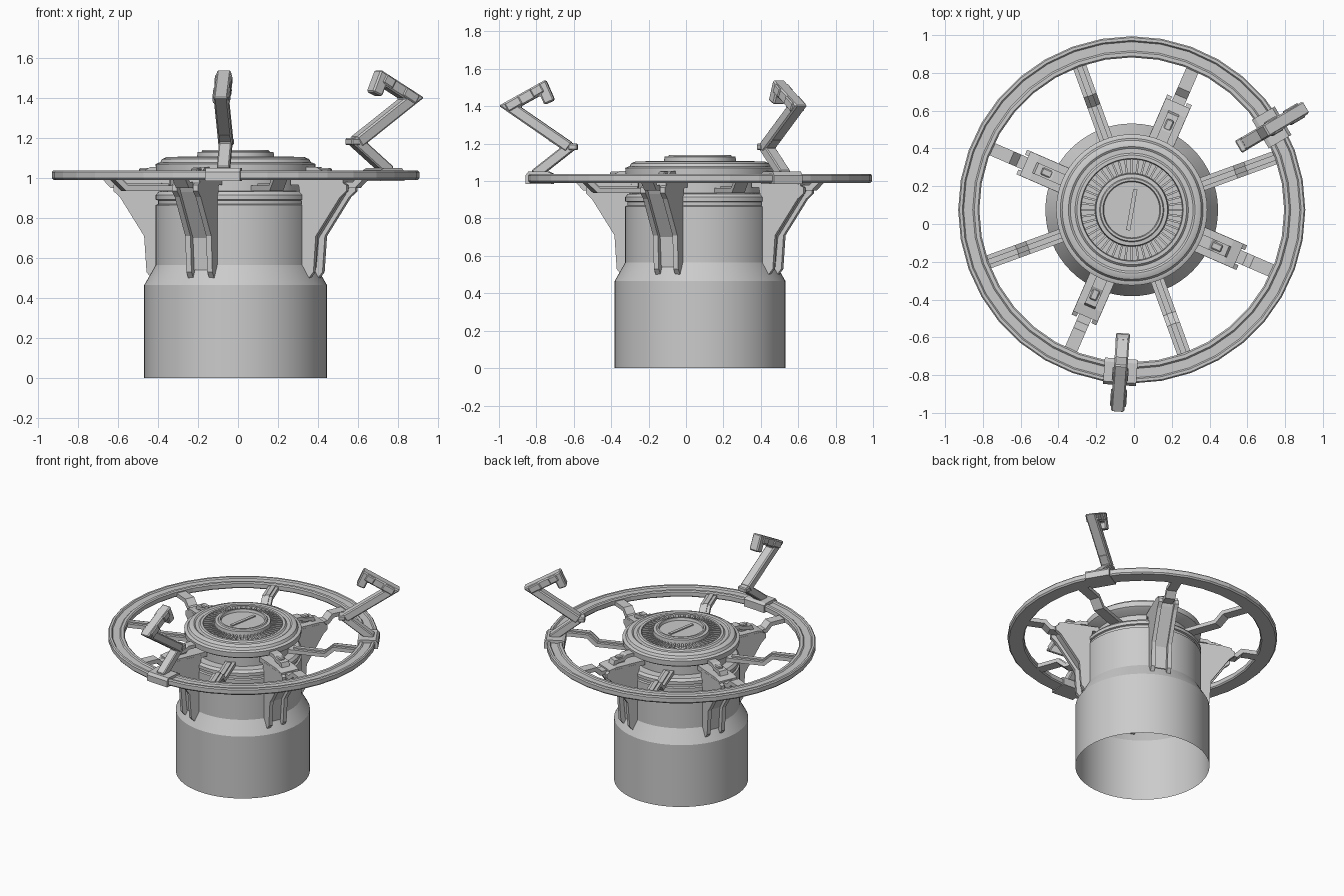
import bpy, bmesh
from math import sin, cos, radians, pi
from mathutils import Vector, Matrix

if "Cube" in bpy.data.objects:
    bpy.data.objects.remove(bpy.data.objects["Cube"])

CENTRE = Matrix.Translation((-0.012, 0.075, 0))


def finish(name, bm, angle=0, smooth=False, bevel=0):
    bmesh.ops.recalc_face_normals(bm, faces=bm.faces)
    if bevel:
        bmesh.ops.bevel(bm, geom=bm.edges[:], offset=bevel, segments=1, affect='EDGES')
    me = bpy.data.meshes.new(name)
    bm.to_mesh(me)
    bm.free()
    if smooth:
        me.shade_smooth()
        me.set_sharp_from_angle(angle=radians(28))
    ob = bpy.data.objects.new(name, me)
    bpy.context.collection.objects.link(ob)
    ob.matrix_world = CENTRE @ Matrix.Rotation(radians(angle), 4, 'Z')
    return ob


def lathe(name, profile, segs=64, closed=False, smooth=True):
    bm = bmesh.new()
    rings = [[bm.verts.new((r * cos(2 * pi * i / segs), r * sin(2 * pi * i / segs), z))
              for i in range(segs)] for r, z in profile]
    pairs = list(zip(rings, rings[1:])) + ([(rings[-1], rings[0])] if closed else [])
    for a, b in pairs:
        for i in range(segs):
            j = (i + 1) % segs
            bm.faces.new((a[i], a[j], b[j], b[i]))
    if not closed and profile[-1][1] > 0.99:
        bm.faces.new(rings[-1])
    return finish(name, bm, smooth=smooth)


def slab(name, outline, width, angle, side=0, bevel=0):
    """Outline in the radius/height plane, extruded sideways and turned about the axis."""
    bm = bmesh.new()
    f = bm.faces.new([bm.verts.new((r, side - width / 2, z)) for r, z in outline])
    new = bmesh.ops.extrude_face_region(bm, geom=[f])['geom']
    bmesh.ops.translate(bm, vec=(0, width, 0),
                        verts=[v for v in new if isinstance(v, bmesh.types.BMVert)])
    return finish(name, bm, angle, bevel=bevel)


def band(path, t):
    """Mitred strip outline of thickness t along a path."""
    p = [Vector(q) for q in path]
    left, right = [], []
    for i, q in enumerate(p):
        d1 = (q - p[i - 1]).normalized() if i else (p[1] - q).normalized()
        d2 = (p[i + 1] - q).normalized() if i < len(p) - 1 else d1
        n1, n2 = Vector((-d1.y, d1.x)), Vector((-d2.y, d2.x))
        m = (n1 + n2).normalized()
        m *= t / 2 / m.dot(n1)
        left.append(q + m)
        right.append(q - m)
    return left + right[::-1]


# Body: open-bottomed shell with shoulder and collar
lathe("body", [(.457, 0), (.457, .465), (.40, .565), (.40, .865), (.388, .87), (.388, .888),
               (.40, .892), (.40, .915), (.385, .932), (.33, .935)])

# Cap with recessed vent channel and hub
lathe("cap", [(.33, .935), (.33, 1.0), (.38, 1.02), (.398, 1.032), (.40, 1.07), (.385, 1.077),
              (.378, 1.077), (.368, 1.095), (.345, 1.105), (.335, 1.105), (.325, 1.098),
              (.30, 1.098), (.29, 1.108), (.272, 1.108), (.268, 1.085), (.195, 1.085),
              (.19, 1.13), (.17, 1.132), (.165, 1.14), (.153, 1.14), (.148, 1.122)])

# Vent fins
bm = bmesh.new()
for i in range(48):
    m = (Matrix.Rotation(2 * pi * i / 48, 4, 'Z') @ Matrix.Translation((.231, 0, 1.095))
         @ Matrix.Diagonal((.075, .011, .024, 1)))
    bmesh.ops.create_cube(bm, size=1, matrix=m)
finish("vent_fins", bm)

# Hub bar
slab("hub_bar", [(-.11, 1.12), (.11, 1.12), (.11, 1.13), (-.11, 1.13)], .022, 80)

# Faceted outer rail with a shallow top channel
lathe("rail", [(.815, .99), (.91, .99), (.919, 1.0), (.919, 1.03), (.912, 1.038), (.897, 1.038),
               (.89, 1.028), (.842, 1.028), (.834, 1.036), (.815, 1.036), (.807, 1.028),
               (.807, .998)], segs=36, closed=True, smooth=False)

for k in range(4):
    # Stepped plain spokes
    a = 20 + 90 * k
    slab("plain_spoke", band([(.32, .95), (.59, .95), (.65, 1.005), (.83, 1.005)], .028), .072, a)
    slab("spoke_rib", band([(.36, .968), (.585, .968), (.645, 1.022), (.82, 1.022)], .012), .03, a)

    # Bracketed spokes
    a = 66.5 + 90 * k
    slab("bracket_spoke", band([(.55, .965), (.66, .965), (.70, 1.005), (.83, 1.005)], .03), .07, a)
    plate = [(.37, .985), (.60, .985), (.635, .965), (.635, .935), (.60, .905),
             (.468, .71), (.455, .53), (.43, .50), (.39, .50), (.39, .88)]
    for s in (-.057, .057):
        slab("bracket_plate", plate, .028, a, side=s)
    slab("bracket_web", [(.37, .97), (.61, .97), (.59, .93), (.435, .70), (.42, .54),
                         (.39, .54)], .10, a)
    slab("bracket_top", [(.33, .965), (.615, .965), (.615, .99), (.56, 1.0), (.33, 1.0)], .14, a)
    # Clips holding the cap
    slab("clip", band([(.55, .99), (.54, 1.02), (.48, 1.025), (.45, 1.042), (.38, 1.042)], .026),
         .062, a)
    slab("clip_block", [(.46, .995), (.52, .995), (.52, 1.05), (.46, 1.05)], .04, a, bevel=.006)

# Folding arms riding on the rail
for a in (-94, 30.5):
    slab("arm_saddle", [(.79, .985), (.93, .985), (.93, 1.03), (.915, 1.05), (.81, 1.05),
                        (.79, 1.04)], .175, a)
    slab("arm_lower", band([(.885, 1.035), (.70, 1.18), (.80, 1.243)], .055), .064, a, bevel=.006)
    slab("arm_upper", band([(.70, 1.18), (1.02, 1.40), (.84, 1.50), (.805, 1.42)], .06),
         .072, a, bevel=.008)
    slab("arm_elbow_cap", band([(1.035, 1.392), (.96, 1.435)], .05), .086, a, bevel=.006)
    slab("arm_tip_cap", band([(.90, 1.468), (.845, 1.50)], .05), .086, a, bevel=.006)
    slab("arm_knee_cap", band([(.68, 1.165), (.68, 1.20)], .05), .074, a, bevel=.006)
